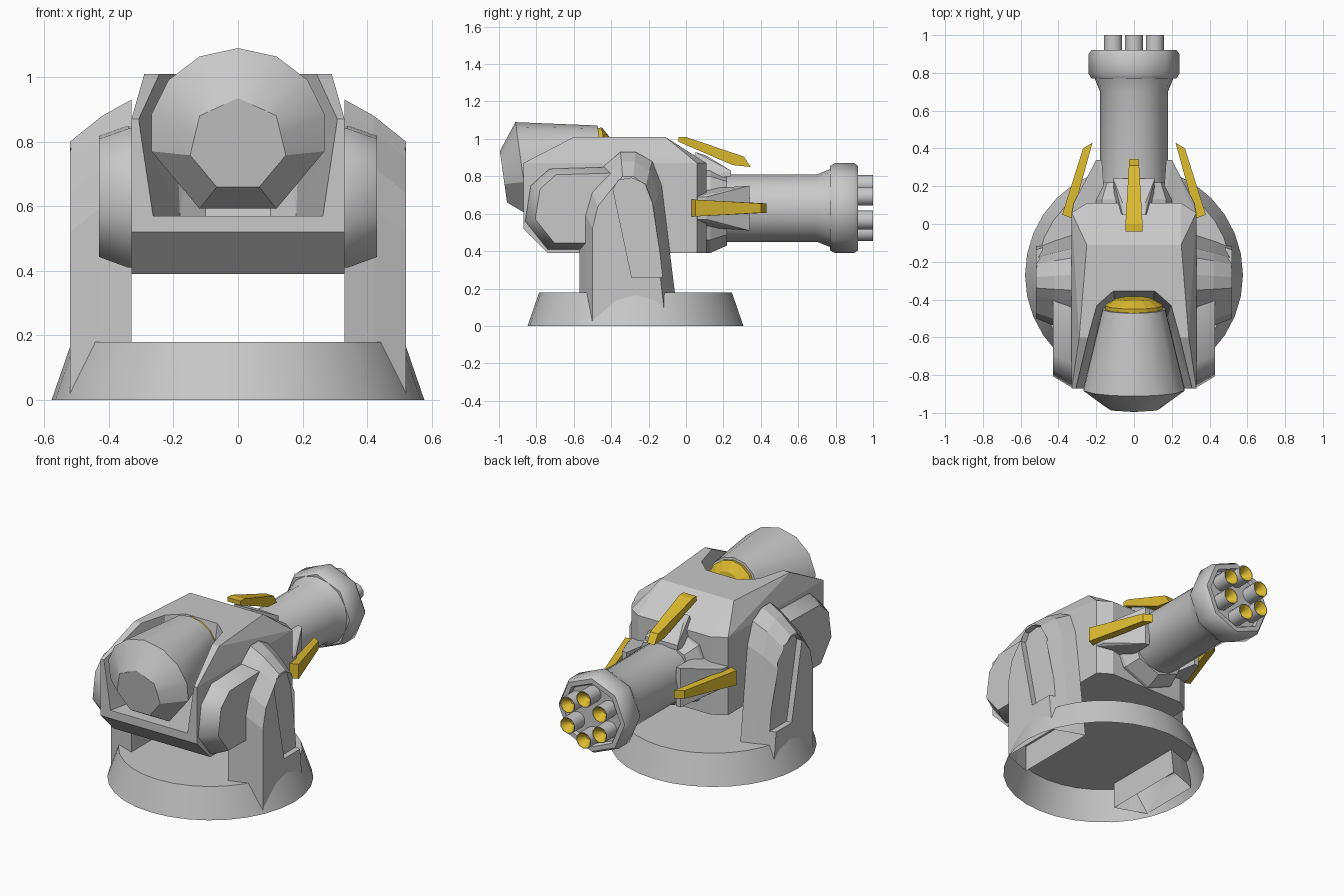
import bpy
import bmesh
from math import sin, cos, pi, radians
from mathutils import Vector, Matrix

if "Cube" in bpy.data.objects:
    bpy.data.objects.remove(bpy.data.objects["Cube"], do_unlink=True)


def material(name, rgb):
    m = bpy.data.materials.new(name)
    m.use_nodes = True
    m.diffuse_color = (*rgb, 1)
    m.node_tree.nodes["Principled BSDF"].inputs["Base Color"].default_value = (*rgb, 1)
    return m


GREY = material("steel grey", (0.58, 0.58, 0.58))
GOLD = material("golden yellow", (0.71, 0.49, 0.03))


def finish(name, bm, mats, smooth=0):
    """Turn the bmesh into an object; smooth is the sharp-edge angle in degrees."""
    bmesh.ops.recalc_face_normals(bm, faces=bm.faces)
    mesh = bpy.data.meshes.new(name)
    bm.to_mesh(mesh)
    bm.free()
    for m in mats:
        mesh.materials.append(m)
    ob = bpy.data.objects.new(name, mesh)
    bpy.context.collection.objects.link(ob)
    bpy.ops.object.select_all(action='DESELECT')
    ob.select_set(True)
    bpy.context.view_layer.objects.active = ob
    if smooth:
        bpy.ops.object.shade_smooth_by_angle(angle=radians(smooth))
    return ob


def hull(name, points, mat=GREY):
    """Convex solid around the points."""
    bm = bmesh.new()
    for p in points:
        bm.verts.new(p)
    bmesh.ops.convex_hull(bm, input=bm.verts)
    bmesh.ops.dissolve_limit(bm, angle_limit=0.02, verts=bm.verts, edges=bm.edges)
    return finish(name, bm, [mat])


def loft(name, rings, mats=(GREY,), caps=(True, True), gold_from=None, smooth=0):
    """Skin a row of equal rings; rings from gold_from on take the second material."""
    bm = bmesh.new()
    rows = [[bm.verts.new(p) for p in r] for r in rings]
    n = len(rows[0])
    for k in range(len(rows) - 1):
        for i in range(n):
            j = (i + 1) % n
            f = bm.faces.new((rows[k][i], rows[k][j], rows[k + 1][j], rows[k + 1][i]))
            f.material_index = int(gold_from is not None and k >= gold_from)
    for end, row in zip(caps, (rows[0], rows[-1])):
        if end:
            f = bm.faces.new(row)
            f.material_index = int(gold_from is not None and row is rows[-1])
    return finish(name, bm, mats, smooth)


def circle_y(r, y, n, x=0.0, z=0.63):
    return [(x + r * sin(2 * pi * i / n), y, z + r * cos(2 * pi * i / n)) for i in range(n)]


def subtract(ob, cutter):
    mod = ob.modifiers.new("cut", 'BOOLEAN')
    mod.operation = 'DIFFERENCE'
    mod.solver = 'EXACT'
    mod.object = cutter
    bpy.context.view_layer.objects.active = ob
    bpy.ops.object.modifier_apply(modifier=mod.name)
    bpy.data.objects.remove(cutter, do_unlink=True)


def open_bottom(ob, height):
    """Remove the faces lying below the height."""
    bm = bmesh.new()
    bm.from_mesh(ob.data)
    low = [f for f in bm.faces if all(v.co.z < height for v in f.verts)]
    bmesh.ops.delete(bm, geom=low, context='FACES')
    bm.to_mesh(ob.data)
    bm.free()


def both(points):
    return [(s * x, y, z) for x, y, z in points for s in (-1, 1)]


# Base: flared ring, capped on top and open below
loft("base", [[(r * cos(i * pi / 16), -0.27 + r * sin(i * pi / 16), z) for i in range(32)]
              for r, z in ((0.577, 0), (0.515, 0.18))], caps=(False, True), smooth=38)

# Main body with a tapered cradle cut into its front
body = hull("body", both([
    (0.33, -0.74, 0.39), (0.33, 0.06, 0.39), (0.25, 0.11, 0.39),
    (0.33, -0.87, 0.52), (0.33, -0.87, 0.87), (0.33, 0.06, 0.87), (0.25, 0.11, 0.87),
    (0.29, -0.6, 1.01), (0.25, -0.11, 1.01)]))
subtract(body, hull("cradle_cutter", both([
    (0.265, -0.88, 0.57), (0.31, -0.88, 0.87), (0.30, -0.88, 1.1),
    (0.10, -0.43, 0.57), (0.11, -0.34, 1.1), (0.18, -0.49, 0.57), (0.2, -0.42, 1.1)])))

# Arched support arms, open below, and cheek blocks on both sides
ARCH = [(-0.57, 0.65), (-0.53, 0.77), (-0.41, 0.88), (-0.35, 0.93), (-0.27, 0.93),
        (-0.18, 0.88), (-0.13, 0.75)]
PANEL = [(-0.29, 0.26), (-0.12, 0.26), (-0.18, 0.66), (-0.22, 0.76),
         (-0.29, 0.79), (-0.36, 0.78), (-0.39, 0.73)]
CHEEK = [(-0.86, 0.56), (-0.74, 0.41), (-0.4, 0.41), (-0.4, 0.85), (-0.73, 0.84), (-0.83, 0.75)]
for s, side in ((1, "left"), (-1, "right")):
    rings = []
    for x, inset, drop in ((0.33, 0, 0), (0.42, 0.03, 0.05), (0.52, 0.07, 0.13)):
        squeeze = 1 - inset / 0.26
        ring = [(s * x, -0.57 + inset, 0.02)]
        ring += [(s * x, -0.31 + (y + 0.31) * squeeze, z - drop) for y, z in ARCH]
        ring.append((s * x, -0.04 - inset, 0.02))
        rings.append(ring)
    arm = loft(side + "_arm", rings)
    subtract(arm, loft("panel_cutter", [[(s * x, y, z) for y, z in PANEL] for x in (0.485, 0.6)]))
    open_bottom(arm, 0.03)

    cheek = []
    for x, k in ((0.32, 1), (0.34, 1), (0.43, 0.85)):
        cheek.append([(s * x, -0.5 + (y + 0.5) * (k if y < -0.5 else 1),
                       0.63 + (z - 0.63) * k) for y, z in CHEEK])
    loft(side + "_cheek", cheek, smooth=50)


# Tilted pod: seven-sided nose, rounder on its upper half, gold tail cap
def pod_ring(r, y, z, round_top=True):
    pts = []
    for i in range(14):
        a = i * pi / 7
        rad = r if i % 2 == 0 or (round_top and cos(a) > -0.3) else r * cos(pi / 7)
        d = Matrix.Rotation(radians(8), 3, 'X') @ Vector((1.04 * rad * sin(a), 0, rad * cos(a)))
        pts.append(Vector((0, y, z)) + d)
    return pts


loft("pod", [pod_ring(0.146, -0.975, 0.79, False), pod_ring(0.264, -0.875, 0.828),
             pod_ring(0.163, -0.45, 0.91)], smooth=27)
loft("pod_tail_cap", [pod_ring(0.148, -0.455, 0.91), pod_ring(0.148, -0.43, 0.915),
                      pod_ring(0.09, -0.395, 0.92)], mats=(GOLD,))

# Barrel housing, tube with flared end, and collar
loft("barrel_mount", [circle_y(0.24, 0.08, 8), circle_y(0.24, 0.13, 8), circle_y(0.2, 0.22, 8)])
loft("barrel_tube", [circle_y(r, y, 16) for r, y in (
    (0.18, 0.15), (0.18, 0.7), (0.21, 0.775))], smooth=38)
loft("barrel_collar", [circle_y(r, y, 8) for r, y in (
    (0.19, 0.77), (0.225, 0.77), (0.24, 0.795), (0.24, 0.9), (0.225, 0.92), (0.195, 0.92),
    (0.185, 0.9))], smooth=46)

# Six muzzles with gold funnels
for k in range(6):
    a = k * pi / 3
    x, z = 0.127 * sin(a), 0.63 + 0.127 * cos(a)
    loft("muzzle_%d" % (k + 1), [circle_y(r, y, 10, x, z) for r, y in (
        (0.05, 0.88), (0.05, 1.0), (0.047, 1.0), (0.012, 0.95))],
        mats=(GREY, GOLD), gold_from=2, smooth=38)

# Three gold fins on wedge brackets; profile is (along y, outward, half width)
FIN = [(0.03, 0.33, 0.045), (0.05, 0.38, 0.045), (0.40, 0.27, 0.025), (0.43, 0.22, 0.025)]
WEDGE = [(0.05, 0.15, 0.1), (0.05, 0.33, 0.06), (0.11, 0.32, 0.06), (0.34, 0.2, 0.12),
         (0.34, 0.17, 0.12)]
TOP_FIN = [(-0.04, 0.355, 0.045), (-0.04, 0.38, 0.045), (0.0, 0.38, 0.045),
           (0.31, 0.275, 0.027), (0.345, 0.22, 0.025), (0.25, 0.23, 0.03)]
TOP_WEDGE = [(0.05, 0.15, 0.1), (0.05, 0.3, 0.06), (0.11, 0.28, 0.06), (0.24, 0.2, 0.11),
             (0.24, 0.17, 0.11)]
for side, turn, fin, wedge in (("left", 90, FIN, WEDGE), ("right", -90, FIN, WEDGE),
                               ("top", 0, TOP_FIN, TOP_WEDGE)):
    rot = Matrix.Rotation(radians(turn), 3, 'Y')
    for part, prof, mat in (("fin", fin, GOLD), ("bracket", wedge, GREY)):
        hull(side + "_" + part, [Vector((0, 0, 0.63)) + rot @ Vector((w * t, y, out))
                                 for y, out, w in prof for t in (-1, 1)], mat)
